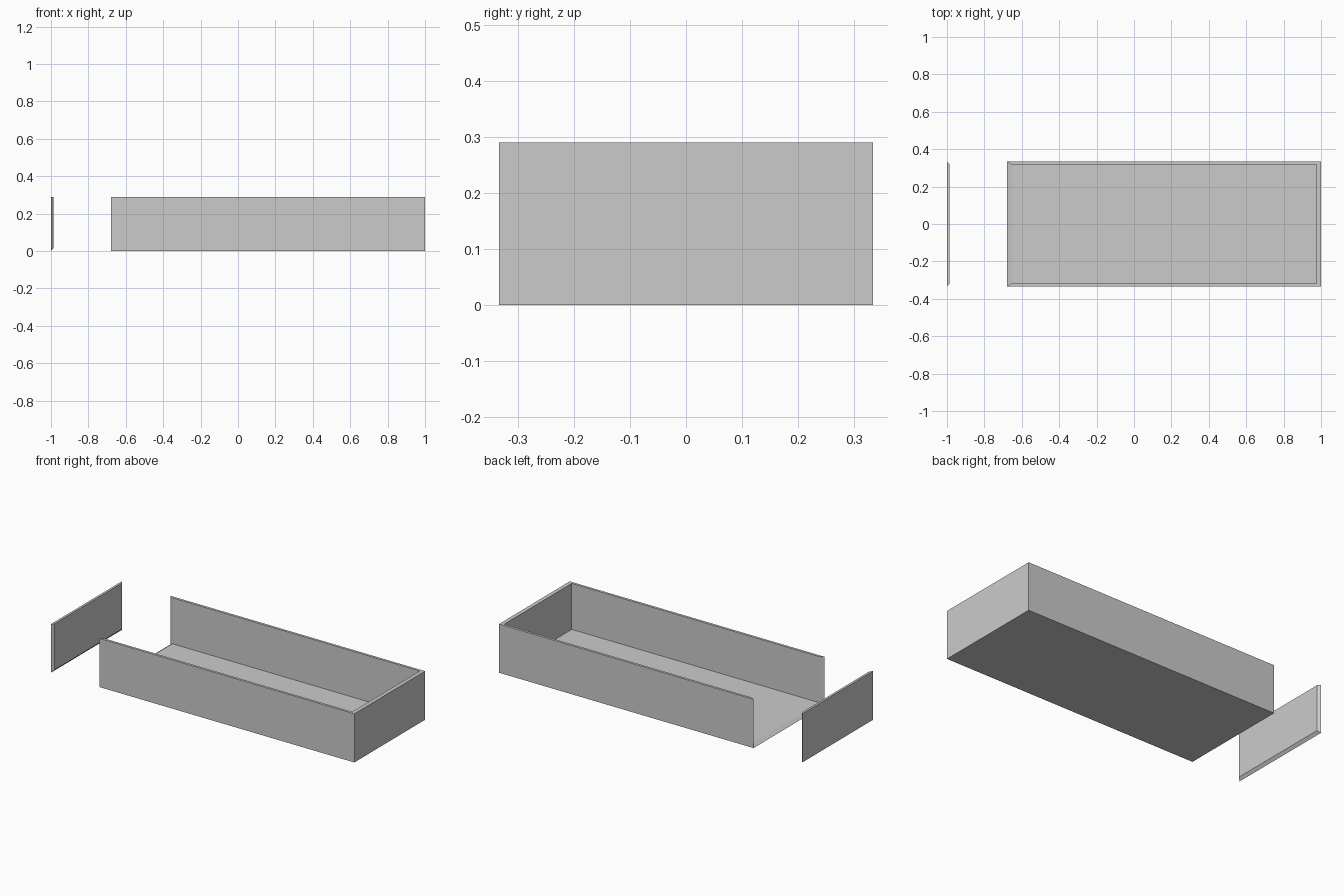
import bpy, bmesh

if "Cube" in bpy.data.objects:
    bpy.data.objects.remove(bpy.data.objects["Cube"])

W, H = 0.333, 0.29          # half width and height shared by tray and end panel
WALL, FLOOR = 0.015, 0.016  # side wall and floor thickness


def make_object(name, verts, faces):
    mesh = bpy.data.meshes.new(name)
    mesh.from_pydata(verts, [], faces)
    bm = bmesh.new()
    bm.from_mesh(mesh)
    bmesh.ops.recalc_face_normals(bm, faces=bm.faces)
    bm.to_mesh(mesh)
    bm.free()
    obj = bpy.data.objects.new(name, mesh)
    bpy.context.collection.objects.link(obj)
    return obj


def u_ring(x, w, z):
    """Four corners of a U outline: top, bottom, bottom, top."""
    return [(x, -w, H), (x, -w, z), (x, w, z), (x, w, H)]


# Tray: outer shell and cavity, open at the left with mitred wall ends
tray = (u_ring(-0.679, W, 0) + u_ring(1.0, W, 0)
        + u_ring(-0.656, W - WALL, FLOOR) + u_ring(0.976, W - WALL, FLOOR))
faces = [(4, 5, 6, 7), (12, 13, 14, 15)]            # closed end, outside and inside
for i in range(3):
    faces.append((i, i + 1, i + 5, i + 4))          # outer walls and underside
    faces.append((i + 8, i + 9, i + 13, i + 12))    # inner walls and floor
    faces.append((i, i + 1, i + 9, i + 8))          # mitred open end
faces += [(0, 4, 12, 8), (3, 7, 15, 11), (4, 7, 15, 12)]  # top rim
make_object("tray", tray, faces)

# Detached end panel with matching bevel on its sides and bottom
panel = u_ring(-1.0, W, 0) + u_ring(-0.986, W - WALL, FLOOR)
faces = [(0, 1, 2, 3), (4, 5, 6, 7)]
faces += [(i, (i + 1) % 4, (i + 1) % 4 + 4, i + 4) for i in range(4)]
make_object("end_panel", panel, faces)
